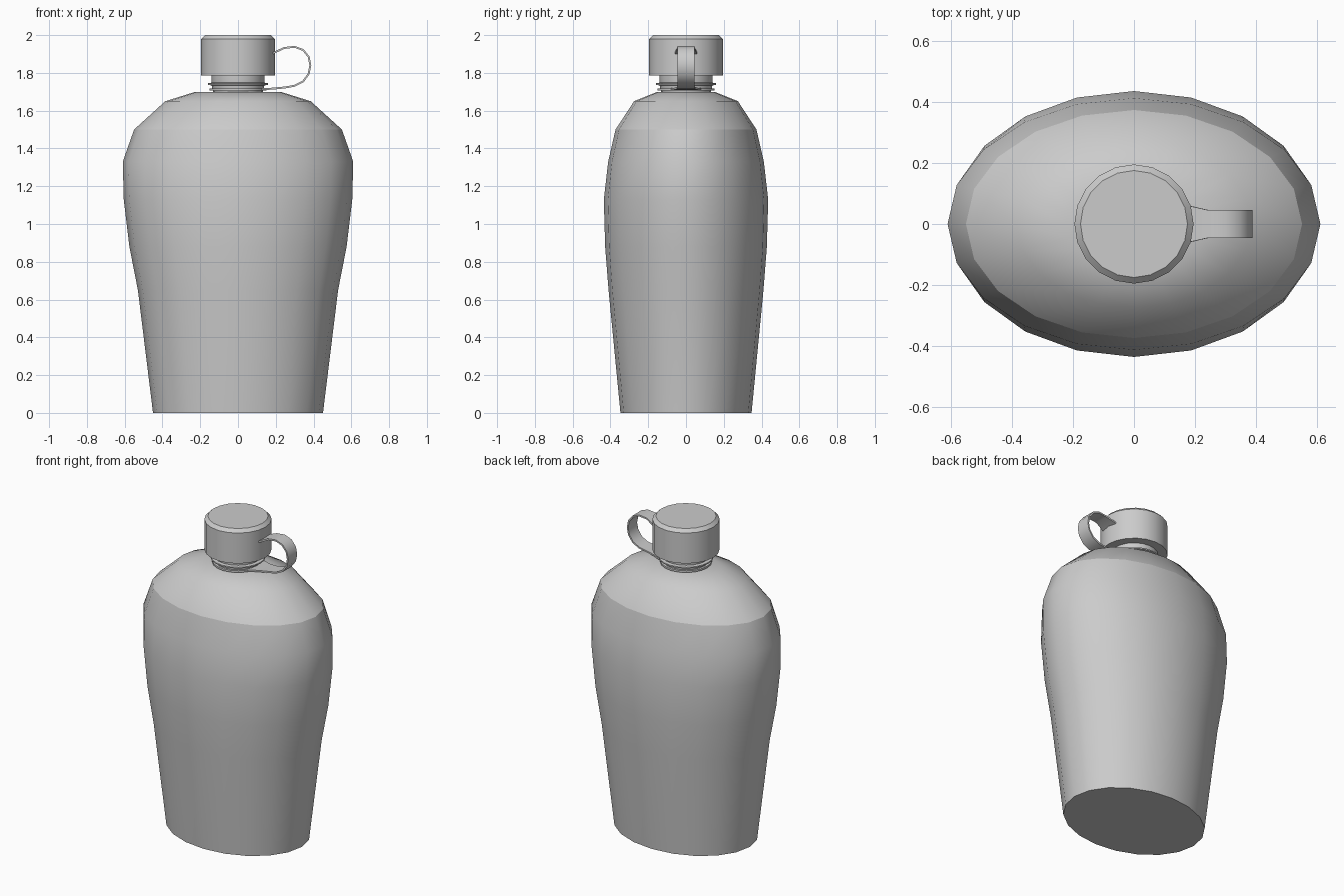
import bpy, bmesh, math
from mathutils import Vector

if "Cube" in bpy.data.objects:
    bpy.data.objects.remove(bpy.data.objects["Cube"])

SIDES = 20


def finish(name, bm, angle):
    bmesh.ops.recalc_face_normals(bm, faces=bm.faces)
    me = bpy.data.meshes.new(name)
    bm.to_mesh(me)
    bm.free()
    ob = bpy.data.objects.new(name, me)
    bpy.context.collection.objects.link(ob)
    bpy.ops.object.select_all(action='DESELECT')
    ob.select_set(True)
    bpy.context.view_layer.objects.active = ob
    bpy.ops.object.shade_smooth_by_angle(angle=math.radians(angle))
    return ob


def loft(name, rings, angle=30, sharp_ring=None):
    """Stack of elliptical rings (x radius, y radius, z), capped at both ends."""
    bm = bmesh.new()
    loops = []
    for rx, ry, z in rings:
        loops.append([bm.verts.new((rx * math.cos(2 * math.pi * i / SIDES),
                                    ry * math.sin(2 * math.pi * i / SIDES), z))
                      for i in range(SIDES)])
    for a, b in zip(loops, loops[1:]):
        for i in range(SIDES):
            j = (i + 1) % SIDES
            bm.faces.new((a[i], a[j], b[j], b[i]))
    bm.faces.new(loops[0])
    bm.faces.new(loops[-1])
    ob = finish(name, bm, angle)
    # crease line around the shoulder
    if sharp_ring is not None:
        z = rings[sharp_ring][2]
        for e in ob.data.edges:
            if all(abs(ob.data.vertices[v].co.z - z) < 1e-4 for v in e.vertices):
                e.use_edge_sharp = True
    return ob


# oval body
loft("body", [(0.45, 0.347, 0), (0.53, 0.41, 0.65), (0.575, 0.428, 0.88),
              (0.605, 0.435, 1.13), (0.61, 0.412, 1.33), (0.55, 0.373, 1.5),
              (0.385, 0.275, 1.65), (0.225, 0.15, 1.70)], 40, 5)

# neck with thread ring
loft("neck", [(r, r, z) for r, z in [(0.13, 1.69), (0.14, 1.735), (0.14, 1.80)]])
loft("neck_ring", [(r, r, z) for r, z in [(0.13, 1.732), (0.16, 1.737), (0.16, 1.745), (0.13, 1.75)]])

# screw cap
loft("cap", [(r, r, z) for r, z in [(0.195, 1.785), (0.195, 1.98), (0.175, 2.0)]])

# strap collar around the neck
loft("strap_collar", [(0.15, 0.15, 1.706), (0.15, 0.15, 1.718)])

# looped strap: x, z, half width
path = [(0.10, 1.712, 0.09), (0.19, 1.717, 0.055), (0.25, 1.723, 0.045),
        (0.30, 1.732, 0.045), (0.345, 1.755, 0.045), (0.374, 1.795, 0.045),
        (0.383, 1.84, 0.045), (0.374, 1.885, 0.045), (0.345, 1.921, 0.045),
        (0.30, 1.938, 0.045), (0.245, 1.932, 0.045), (0.18, 1.902, 0.06)]
bm = bmesh.new()
sections = []
for k, (x, z, w) in enumerate(path):
    p, q = path[max(k - 1, 0)], path[min(k + 1, len(path) - 1)]
    t = Vector((q[0] - p[0], q[1] - p[1])).normalized()
    nx, nz = -t.y * 0.005, t.x * 0.005
    sections.append([bm.verts.new((x + s * nx, y, z + s * nz))
                     for s, y in ((1, -w), (1, w), (-1, w), (-1, -w))])
for a, b in zip(sections, sections[1:]):
    for i in range(4):
        j = (i + 1) % 4
        bm.faces.new((a[i], a[j], b[j], b[i]))
bm.faces.new(sections[0])
bm.faces.new(sections[-1])
finish("strap", bm, 40)
